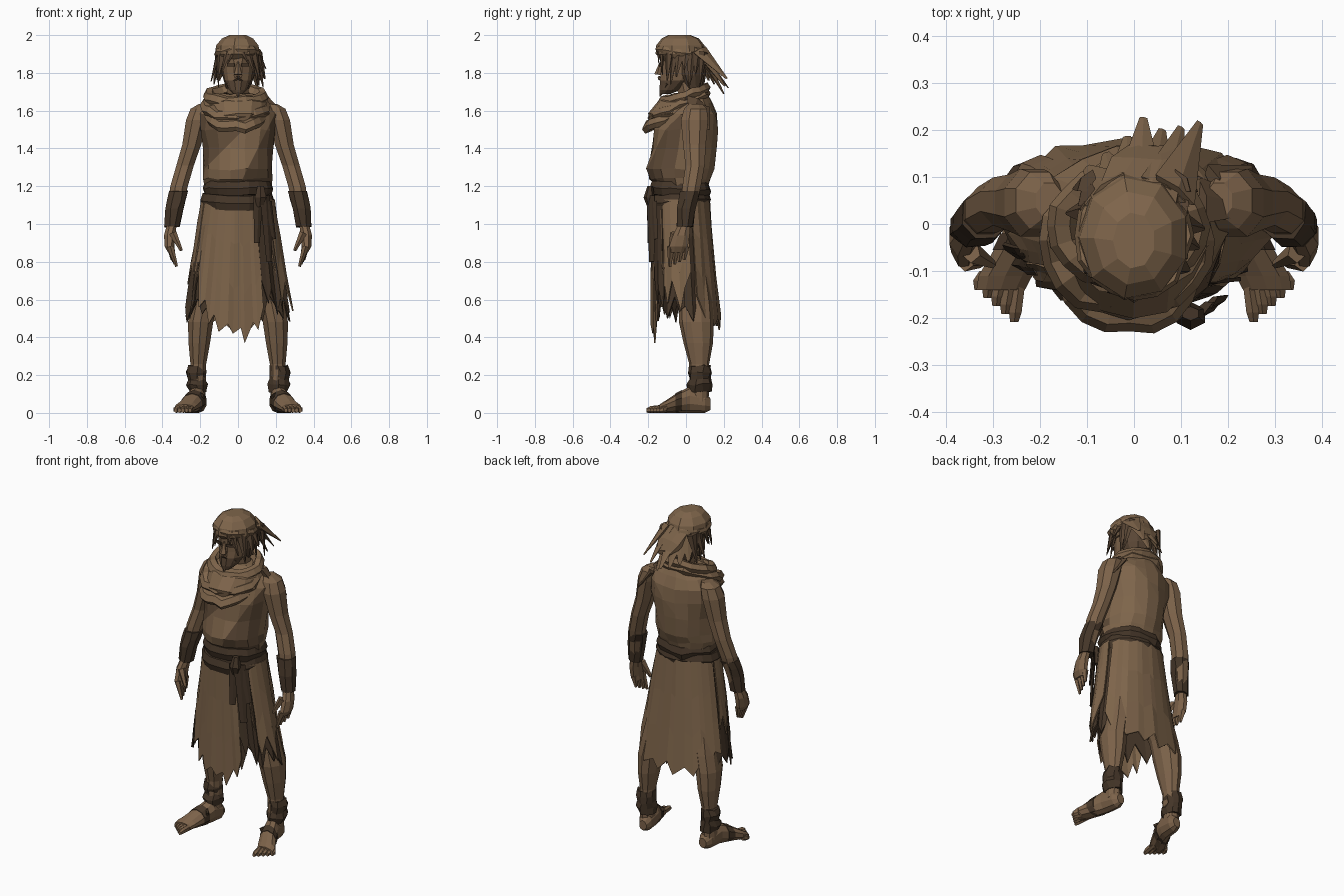
import bpy, bmesh, math, random
from mathutils import Vector, Matrix

random.seed(4)
if "Cube" in bpy.data.objects:
    bpy.data.objects.remove(bpy.data.objects["Cube"], do_unlink=True)


def material(name, rgb):
    m = bpy.data.materials.new(name)
    m.use_nodes = True
    m.diffuse_color = (*rgb, 1)
    m.node_tree.nodes["Principled BSDF"].inputs["Base Color"].default_value = (*rgb, 1)
    return m


cloth = material("tan cloth", (0.21, 0.13, 0.07))
skin = material("tanned skin", (0.2, 0.122, 0.067))
vest = material("brown cloth", (0.115, 0.07, 0.039))
dark = material("dark leather", (0.058, 0.036, 0.021))
hair_col = material("brown hair", (0.1, 0.061, 0.035))


def finish(name, bm, mats, thick=0):
    bmesh.ops.recalc_face_normals(bm, faces=bm.faces)
    me = bpy.data.meshes.new(name)
    bm.to_mesh(me)
    bm.free()
    ob = bpy.data.objects.new(name, me)
    bpy.context.collection.objects.link(ob)
    for m in mats:
        me.materials.append(m)
    if thick:
        ob.modifiers.new("thickness", "SOLIDIFY").thickness = thick


def skin_rings(bm, rings, closed=False):
    """Join rings of vertices into a tube; cap its ends unless it closes on itself."""
    n = len(rings[0])
    pairs = list(zip(rings, rings[1:])) + ([(rings[-1], rings[0])] if closed else [])
    for a, b in pairs:
        for i in range(n):
            j = (i + 1) % n
            bm.faces.new((a[i], a[j], b[j], b[i]))
    if not closed:
        bm.faces.new(rings[0])
        bm.faces.new(rings[-1])


def loft(name, sections, mat, n=10, side=1, jitter=0.0, along_y=False, rule=None, second=None, cuts=()):
    """Sections are (x, y, z, half width, half depth or height)."""
    bm = bmesh.new()
    rings = []
    for x, y, z, a, b in sections:
        ring = []
        for i in range(n):
            t = 2 * math.pi * (i + 0.5) / n
            u, v = a * math.cos(t), b * math.sin(t)
            p = Vector((x + u, y, z + v) if along_y else (x + u, y + v, z))
            p += Vector([random.uniform(-jitter, jitter) for _ in range(3)])
            p.x *= side
            ring.append(bm.verts.new(p))
        rings.append(ring)
    skin_rings(bm, rings)
    for co, no in cuts:
        bmesh.ops.bisect_plane(bm, geom=bm.verts[:] + bm.edges[:] + bm.faces[:], plane_co=co, plane_no=no)
    if rule:
        for f in bm.faces:
            f.material_index = rule(f.calc_center_median())
    finish(name, bm, [mat, second] if second else [mat])


def roll(name, centre, rx, ry, tube, height, tilt, mat, n=20, jitter=0.008):
    """A tilted ring of rolled cloth; positive tilt raises the back."""
    bm = bmesh.new()
    rings = []
    for i in range(n):
        t = 2 * math.pi * i / n
        jr, jz = random.uniform(-jitter, jitter), random.uniform(-jitter, jitter)
        ring = []
        for k in range(6):
            s = 2 * math.pi * k / 6
            d = tube * math.cos(s) + jr
            x, y = (rx + d) * math.cos(t), (ry + d) * math.sin(t)
            ring.append(bm.verts.new(Vector(centre) + Vector((x, y, height * math.sin(s) + tilt * y + jz))))
        rings.append(ring)
    skin_rings(bm, rings, closed=True)
    finish(name, bm, [mat])


def spikes(name, items, mat, flat=0.5, tip=0.15):
    """Tapered strips, each (root, tip, root radius), lying flat against the body."""
    bm = bmesh.new()
    for p, q, r in items:
        p, q = Vector(p), Vector(q)
        z = (q - p).normalized()
        mid = (p + q) / 2
        out = Vector((mid.x, mid.y, 0))
        y = (out - z * out.dot(z)).normalized()
        turn = Matrix((y.cross(z), y, z)).transposed().to_4x4()
        m = Matrix.Translation(mid) @ turn @ Matrix.Diagonal((1, flat, 1, 1))
        bmesh.ops.create_cone(bm, segments=5, radius1=r, radius2=r * tip, depth=(q - p).length, cap_ends=True, matrix=m)
    finish(name, bm, [mat])


def panel(name, a0, a1, hems, mat, out=0.0, top=1.13):
    """A ragged cloth panel wrapped round the hips between two angles."""
    bm = bmesh.new()
    cols = []
    last = len(hems) - 1
    for i, hem in enumerate(hems):
        shift = random.uniform(-.3, .3) if 0 < i < last else 0
        t = math.radians(a0 + (a1 - a0) * (i + shift) / last)
        wave = random.uniform(-.012, .012)
        col = []
        for k in range(4):
            z = top + (hem - top) * k / 3
            g = (1.12 - z) / 0.62
            fold = out + wave * g + random.uniform(-0.004, 0.004)
            rx, ry = 0.19 + 0.1 * g + fold, 0.15 + 0.022 * g + fold
            col.append(bm.verts.new((rx * math.cos(t), -0.03 + 0.028 * g + ry * math.sin(t), z)))
        cols.append(col)
    for a, b in zip(cols, cols[1:]):
        for k in range(3):
            bm.faces.new((a[k], b[k], b[k + 1], a[k + 1]))
    finish(name, bm, [mat], 0.008)


# Torso with a diagonal wrap over a darker vest
def wrap_rule(c):
    if c.y > -.03 or c.z > 1.62:
        return 0
    upper = c.z - 1.47 > c.x
    lower = c.z - 1.23 < 2 * (c.x - 0.02)
    return 1 if upper or lower else 0


loft("torso", [(0, -.02, 1.1, .175, .135), (0, -.02, 1.2, .175, .135), (0, -.03, 1.24, .185, .165),
               (0, -.03, 1.29, .183, .18), (0, -.01, 1.4, .185, .172), (0, 0, 1.5, .205, .168),
               (0, .015, 1.58, .205, .15), (0, .03, 1.64, .16, .11), (0, .04, 1.68, .09, .08)],
     cloth, n=16, jitter=.006, rule=wrap_rule, second=vest,
     cuts=[((0, 0, 1.47), (-1, 0, 1)), ((.02, 0, 1.23), (-2, 0, 1))])
spikes("shoulder_rag", [((.14, .05, 1.65), (.265, .03, 1.56), .06), ((.17, .09, 1.62), (.25, .12, 1.5), .04)], vest, .4)

# Cowl folds round the neck
loft("cowl_base", [(0, -.05, 1.52, .1, .14), (0, -.04, 1.58, .17, .16), (0, -.015, 1.65, .165, .135),
                   (0, .02, 1.69, .1, .08)], cloth, n=14, jitter=.006)
roll("cowl_lower", (-.01, -.06, 1.575), .13, .14, .035, .032, .4, cloth)
roll("cowl_middle", (-.012, -.035, 1.625), .15, .135, .034, .03, .38, cloth)
roll("cowl_upper", (-.01, -.005, 1.677), .142, .11, .032, .034, .3, cloth)

# Waist sash with knot and hanging tails
roll("sash_upper", (0, -.03, 1.185), .165, .14, .025, .042, -.05, dark, jitter=.006)
roll("sash_lower", (0, -.035, 1.12), .172, .142, .026, .045, .08, dark, jitter=.006)
loft("sash_knot", [(.115, -.19, 1.09, .02, .015), (.12, -.195, 1.14, .035, .03), (.12, -.19, 1.2, .02, .015)], dark, n=6)
spikes("sash_tails", [((.105, -.19, 1.15), (.1, -.195, .9), .03), ((.14, -.185, 1.15), (.165, -.18, .8), .036),
                      ((.16, -.17, 1.12), (.19, -.16, .92), .026)], dark, .3, .6)

# Ragged skirt: dark layer below, lighter panels above
under = [random.uniform(.48, .54) if i % 2 else random.uniform(.56, .64) for i in range(31)]
under[-1] = under[0]
panel("under_skirt", 0, 360, under, dark, -.012)
panel("front_skirt", -155, -62, [.76, .7, .74, .56, .6, .47, .52, .43, .47, .42, .45, .37, .48, .44, .56], cloth, .006)
panel("back_skirt", 22, 165, [.62, .5, .56, .46, .5, .45, .52, .44, .5, .46, .55, .49, .6, .58], cloth, .006)
panel("left_side_skirt", -42, 14, [.8, .58, .7, .54, .66, .75], cloth, .006)
panel("right_side_skirt", 168, 203, [.72, .8, .68, .78, .7], cloth, .006)
panel("left_front_rag", -62, -38, [.7, .58, .66, .52, .62], dark, .008)
panel("right_front_rag", 193, 214, [.56, .48, .55, .5, .6], dark, .003, .8)

# Neck, head and beard
loft("neck", [(0, .03, 1.58, .07, .07), (0, .02, 1.68, .062, .065), (0, 0, 1.78, .06, .065)], skin, n=8)
loft("head", [(0, -.11, 1.688, .025, .028), (0, -.085, 1.71, .05, .058), (0, -.05, 1.76, .072, .09),
              (0, -.035, 1.8, .08, .102), (0, -.025, 1.85, .086, .112), (0, -.02, 1.91, .09, .12)],
     skin, n=12, rule=lambda c: 1 if c.z < 1.76 and c.y < -.02 else 0, second=hair_col)
spikes("nose", [((0, -.145, 1.79), (0, -.135, 1.86), .023)], skin, 1)
spikes("beard", [((0, -.115, 1.73), (0, -.138, 1.675), .03), ((.035, -.1, 1.75), (.012, -.13, 1.69), .028),
                 ((-.035, -.1, 1.75), (-.012, -.13, 1.69), .028)], hair_col, .8)
for s, label in ((1, "left"), (-1, "right")):
    bm = bmesh.new()
    place = Matrix.Translation((s * .037, -.132, 1.842)) @ Matrix.Rotation(s * .35, 4, "Z")
    bmesh.ops.create_cube(bm, size=1, matrix=place @ Matrix.Diagonal((.042, .009, .016, 1)))
    finish(label + "_eye", bm, [dark])
    spikes(label + "_moustache", [((0, -.143, 1.775), (s * .045, -.115, 1.745), .012)], hair_col, .7)

# Hair tufts down both sides and the back
loft("hair_back", [(0, .04, 1.72, .06, .05), (0, .025, 1.79, .092, .085), (0, .01, 1.9, .1, .1)], hair_col, n=10, jitter=.006)
tufts = []
for s in (1, -1):
    for i in range(7):
        y = -.09 + .03 * i
        end = (s * random.uniform(.1, .15), y + random.uniform(-.03, .02), random.uniform(1.72, 1.82))
        tufts.append(((s * (.085 + .015 * (i > 1)), y, 1.91), end, .03))
    tufts.append(((s * .05, -.13, 1.92), (s * .09, -.125, 1.79), .022))
    tufts.append(((s * .025, -.145, 1.92), (s * .055, -.145, 1.85), .018))
spikes("side_hair", tufts, hair_col)

# Head wrap with its brow fold and trailing ends
loft("head_wrap", [(0, -.01, 1.86, .1, .115), (0, -.025, 1.9, .122, .138), (0, -.03, 1.945, .116, .13),
                   (0, -.03, 1.982, .085, .1), (0, -.035, 2.0, .045, .06)], cloth, n=9)
roll("brow_fold", (0, -.025, 1.905), .11, .122, .016, .02, -.15, cloth, n=16, jitter=.007)
loft("wrap_drape", [(0, .03, 1.92, .1, .055), (.01, .09, 1.89, .09, .045), (.025, .14, 1.835, .075, .035),
                    (.035, .165, 1.79, .05, .02)], cloth, n=8, along_y=True, jitter=.006)
ends = [(-.1, .12, 1.76), (-.06, .15, 1.74), (-.015, .185, 1.72), (.02, .225, 1.72),
        (.06, .2, 1.69), (.1, .205, 1.73), (.14, .215, 1.77)]
spikes("wrap_ends", [((x * .6, .07, 1.92), (x, y, z), .058) for x, y, z in ends], cloth, .3)

# Limbs, one side at a time
for s, label in ((1, "left_"), (-1, "right_")):
    loft(label + "arm", [(.18, .05, 1.635, .03, .04), (.2, .05, 1.61, .055, .065), (.217, .045, 1.55, .063, .078),
                         (.245, .045, 1.42, .054, .065), (.28, .048, 1.31, .05, .055), (.312, .03, 1.2, .05, .053),
                         (.345, 0, 1.0, .034, .036)], skin, n=8, side=s)
    loft(label + "bracer", [(.315, .022, 1.175, .054, .058), (.325, .012, 1.13, .054, .054), (.335, 0, 1.08, .051, .05),
                            (.348, -.005, .985, .043, .044)], dark, n=8, side=s, jitter=.004)
    loft(label + "hand", [(.35, -.008, 1.0, .028, .034), (.362, -.025, .94, .032, .048), (.362, -.04, .88, .028, .054),
                          (.352, -.045, .85, .02, .047)], skin, n=8, side=s)
    fingers = [((s * .358, -.08 + .026 * i, .88), (s * (.325 + .008 * i), -.085 + .025 * i, .775 + .012 * i), .021)
               for i in range(4)]
    fingers.append(((s * .345, -.06, .95), (s * .3, -.085, .86), .024))
    spikes(label + "fingers", fingers, skin, .9, .4)
    loft(label + "leg", [(.09, -.01, 1.0, .08, .1), (.135, .02, .75, .085, .1), (.178, .05, .58, .07, .09),
                         (.198, .055, .48, .07, .092), (.205, .065, .37, .06, .078), (.21, .07, .26, .044, .053),
                         (.213, .07, .06, .043, .05)], skin, n=10, side=s)
    # Ankle wraps
    loft(label + "ankle_wrap", [(.213, .072, .11, .047, .06), (.216, .07, .15, .058, .066), (.216, .075, .18, .052, .058),
                                (.22, .075, .215, .058, .06), (.215, .075, .25, .047, .055)], dark, n=10, side=s, jitter=.006)
    # Foot turned outward, with toes and sandal straps
    loft(label + "foot", [(.205, .13, .045, .025, .03), (.208, .1, .056, .043, .056), (.217, .02, .07, .048, .07),
                          (.242, -.05, .052, .055, .052), (.273, -.11, .032, .06, .032), (.283, -.14, .023, .054, .022)],
         skin, n=10, side=s, along_y=True)
    for i in range(5):
        x, y = .252 + .019 * i, -.208 + .017 * i
        loft(label + "toe_%d" % (i + 1), [(x - .012, -.1, .024, .014, .022), (x, y + .02, .018, .0155, .018),
                                          (x + .002, y, .013, .01, .012)], skin, n=6, side=s, along_y=True)
    loft(label + "instep_strap", [(.23, -.02, .061, .056, .061), (.245, -.055, .052, .058, .052)], dark, n=10, side=s, along_y=True)
    spikes(label + "cross_strap", [((s * .18, -.04, .085), (s * .25, .04, .125), .015),
                                   ((s * .275, -.04, .08), (s * .19, .04, .125), .015)], dark, .6, .8)
